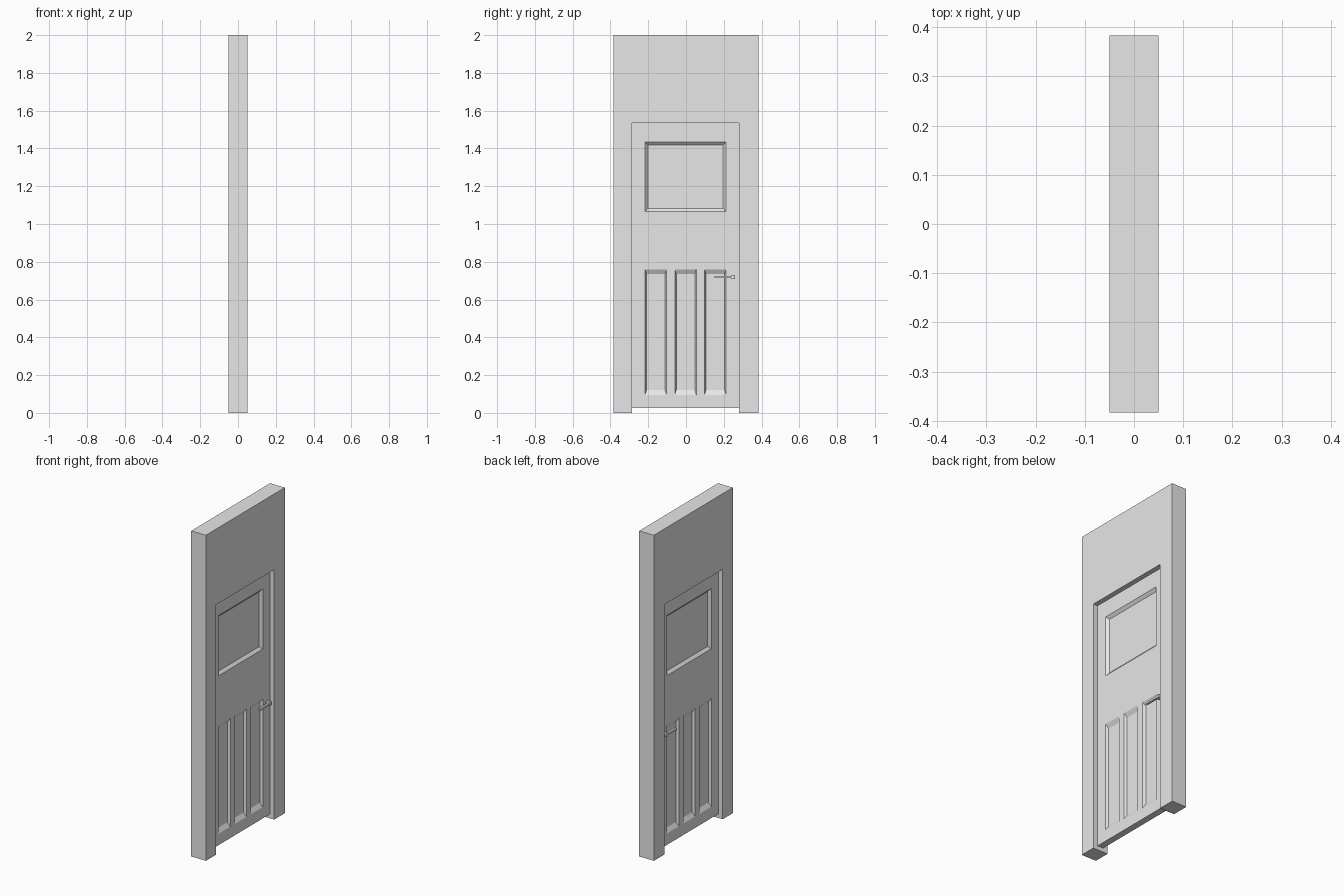
import bpy
import bmesh

cube = bpy.data.objects.get("Cube")
if cube:
    bpy.data.objects.remove(cube, do_unlink=True)

grey = bpy.data.materials.new("light grey")
grey.use_nodes = True
grey.diffuse_color = (0.8, 0.8, 0.8, 1)
grey.node_tree.nodes["Principled BSDF"].inputs["Base Color"].default_value = (0.8, 0.8, 0.8, 1)

DOOR_HALF = 0.02     # half thickness of the door leaf
DEPTH = 0.015        # depth of the sunken panels
LEFT, RIGHT, HEAD = -0.285, 0.28, 1.535   # opening in the wall


def add_object(name, bm):
    bmesh.ops.recalc_face_normals(bm, faces=bm.faces)
    mesh = bpy.data.meshes.new(name)
    bm.to_mesh(mesh)
    bm.free()
    mesh.materials.append(grey)
    obj = bpy.data.objects.new(name, mesh)
    bpy.context.scene.collection.objects.link(obj)
    return obj


def loft(bm, loop_a, loop_b):
    """Closed solid between two matching loops of points."""
    a = [bm.verts.new(p) for p in loop_a]
    b = [bm.verts.new(p) for p in loop_b]
    bm.faces.new(a)
    bm.faces.new(b)
    for i in range(len(a)):
        j = (i + 1) % len(a)
        bm.faces.new((a[i], a[j], b[j], b[i]))


def rect(x, y0, y1, z0, z1):
    return [(x, y0, z0), (x, y1, z0), (x, y1, z1), (x, y0, z1)]


def box(bm, x0, x1, *yz):
    loft(bm, rect(x0, *yz), rect(x1, *yz))


# Wall with the door opening
outline = [(-0.383, 0), (LEFT, 0), (LEFT, HEAD), (RIGHT, HEAD),
           (RIGHT, 0), (0.383, 0), (0.383, 2), (-0.383, 2)]
bm = bmesh.new()
loft(bm, [(-0.05, y, z) for y, z in outline], [(0.05, y, z) for y, z in outline])
add_object("wall", bm)

# Door leaf
bm = bmesh.new()
box(bm, -DOOR_HALF, DOOR_HALF, LEFT, RIGHT, 0.025, HEAD)
door = add_object("door", bm)

# Sunken panels with sloped borders: y0, y1, z0, z1, side slope, end slope
panels = [(-0.217, 0.212, 1.065, 1.435, 0.015, 0.017)]
panels += [(y - 0.057, y + 0.057, 0.095, 0.76, 0.008, 0.026)
           for y in (-0.16, -0.0025, 0.155)]
bm = bmesh.new()
for side in (-1, 1):
    for y0, y1, z0, z1, sy, sz in panels:
        loft(bm,
             rect(side * (DOOR_HALF - DEPTH), y0 + sy, y1 - sy, z0 + sz, z1 - sz),
             rect(side * (DOOR_HALF + DEPTH), y0 - sy, y1 + sy, z0 - sz, z1 + sz))
cutter = add_object("panel_cutter", bm)
cutter.hide_render = True

cut = door.modifiers.new("panels", "BOOLEAN")
cut.operation = "DIFFERENCE"
cut.solver = "EXACT"
cut.object = cutter
bpy.context.view_layer.update()
graph = bpy.context.evaluated_depsgraph_get()
carved = bpy.data.meshes.new_from_object(door.evaluated_get(graph))
door.modifiers.clear()
door.data = carved
bpy.data.objects.remove(cutter, do_unlink=True)

# Lever handles on both faces
for name, side in (("left_handle", 1), ("right_handle", -1)):
    bm = bmesh.new()
    box(bm, side * (DOOR_HALF - 0.002), side * 0.046, 0.24, 0.26, 0.71, 0.73)
    box(bm, side * 0.031, side * 0.044, 0.15, 0.242, 0.714, 0.726)
    add_object(name, bm)
